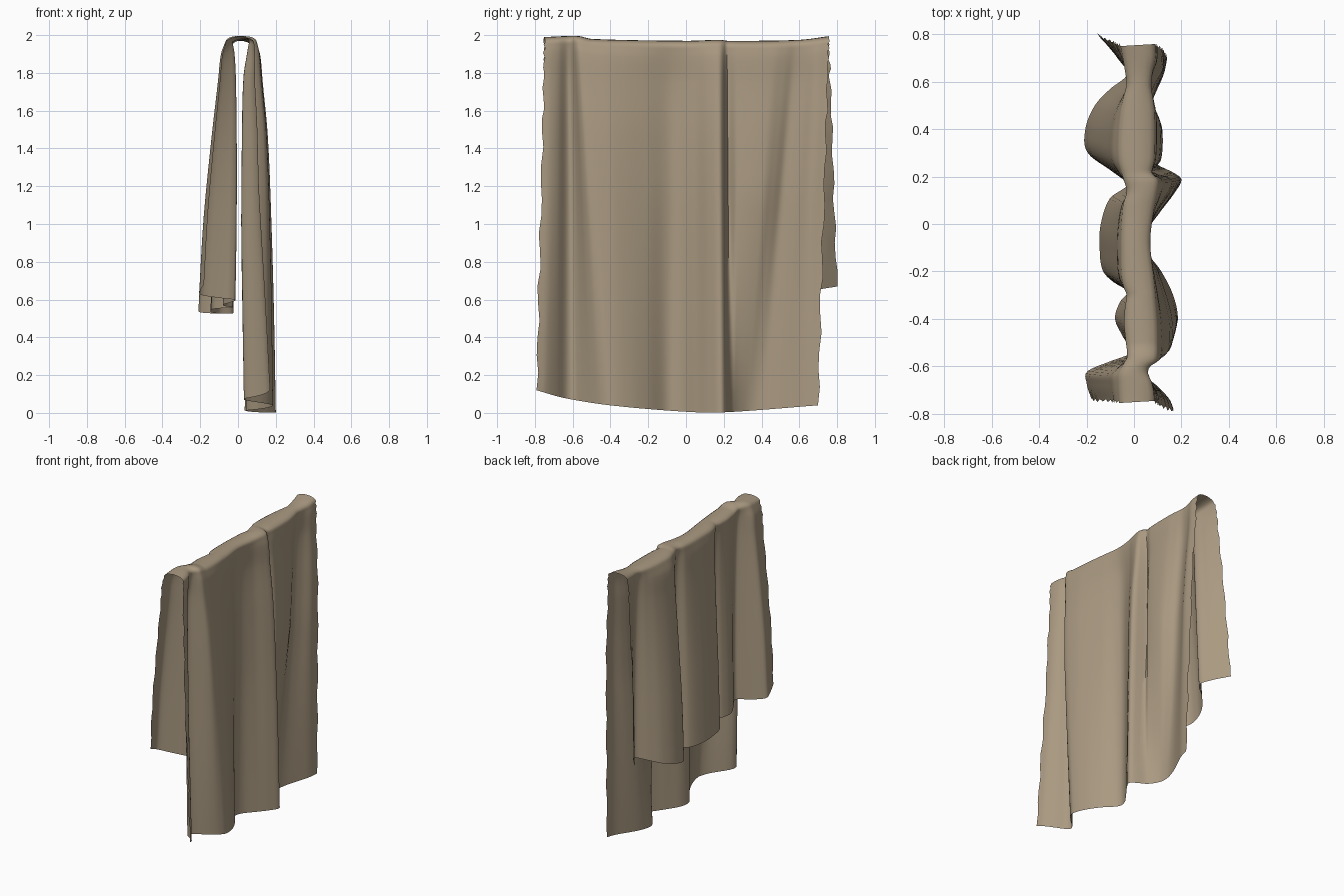
import bpy, math, random

if "Cube" in bpy.data.objects:
    bpy.data.objects.remove(bpy.data.objects["Cube"])

random.seed(3)
COLS = 140          # columns along the ridge
STEPS = 5           # samples per profile span


def spline(pts, s):
    """Catmull-Rom through pts keyed by their first value (Hermite form)."""
    n = len(pts)
    i = 0
    while i < n - 2 and s > pts[i + 1][0]:
        i += 1
    a, b = pts[i], pts[i + 1]
    h = b[0] - a[0]
    t = (s - a[0]) / h
    p, q = pts[max(i - 1, 0)], pts[min(i + 2, n - 1)]
    out = []
    for k in range(1, len(a)):
        lo, hi = sorted((a[k], b[k]))
        ma = (b[k] - p[k]) / (b[0] - p[0]) * h
        mb = (q[k] - a[k]) / (q[0] - a[0]) * h
        v = ((2*t**3 - 3*t*t + 1) * a[k] + (t**3 - 2*t*t + t) * ma
             + (3*t*t - 2*t**3) * b[k] + (t**3 - t*t) * mb)
        out.append(min(max(v, lo - .01), hi + .01))
    return out


# Hem outlines: (y, x) from front to back
long_hem = [(-.79, .17), (-.74, .15), (-.68, .095), (-.64, .045), (-.60, .03),
            (-.55, .07), (-.50, .125), (-.45, .165), (-.40, .185), (-.30, .165),
            (-.20, .115), (-.10, .045), (-.03, .055), (.05, .11), (.13, .17),
            (.19, .20), (.22, .16), (.25, .10), (.31, .05), (.37, .035),
            (.45, .05), (.55, .09), (.63, .125), (.70, .14)]
# Folds of the long side higher up, in the same hem coordinates
long_upper = [(-.79, .135), (-.74, .13), (-.68, .10), (-.64, .06), (-.60, .04),
              (-.55, .07), (-.50, .145), (-.45, .185), (-.36, .19), (-.28, .17),
              (-.18, .13), (-.06, .075), (.05, .12), (.13, .175),
              (.19, .20), (.21, .17), (.23, .10), (.26, .14), (.32, .145), (.36, .12),
              (.41, .09), (.50, .11), (.60, .15), (.70, .15)]
short_hem = [(-.74, -.18), (-.67, -.20), (-.62, -.195), (-.575, -.09), (-.545, -.015),
             (-.47, -.05), (-.40, -.08), (-.33, -.06), (-.28, -.025), (-.25, -.08),
             (-.20, -.13), (-.10, -.145), (0, -.14), (.11, -.10), (.17, -.025),
             (.22, -.09), (.30, -.195), (.40, -.205), (.50, -.165), (.57, -.10),
             (.63, -.03), (.70, -.07), (.75, -.11), (.80, -.155)]
# Hem heights: (y, z)
long_z = [(-.79, .12), (-.65, .08), (-.40, .04), (0, .006), (.20, .003), (.70, .04)]
short_z = [(-.74, .68), (-.55, .60), (-.25, .555), (.20, .525), (.45, .56), (.65, .64), (.80, .67)]
ridge_z = [(-.75, 1.99), (-.57, 1.995), (-.50, 1.98), (0, 1.97), (.18, 1.975),
           (.22, 1.97), (.60, 1.975), (.76, 1.995)]
# How folds drift: (ridge y, hem y)
long_map = [(-.75, -.79), (-.65, -.65), (-.605, -.56), (-.57, -.46), (-.40, -.32),
            (0, .01), (.19, .205), (.23, .24), (.55, .38), (.755, .70)]
short_map = [(-.75, -.74), (.755, .80)]

# Drop profiles: (fraction from hem to shoulder, base x, fold depth)
long_drop = [(0, .03, 1), (.25, .018, 1.02), (.5, .008, 1.0), (.75, .012, .86),
             (.9, .022, .64), (.97, .044, .44), (1, .056, .28)]
short_drop = [(0, -.02, 1), (.3, -.013, .91), (.6, -.011, .71),
              (.85, -.014, .49), (.95, -.02, .38), (1, -.03, .2)]


def side_column(ry, hem, upper, hem_z, drop, drift, wave):
    """Points from the hem up to the shoulder at ridge position ry."""
    hy = spline(drift, ry)[0]
    low, high = spline(hem, hy)[0], spline(upper, hy)[0]
    hz = spline(hem_z, hy)[0]
    top = spline(ridge_z, ry)[0] - .03
    rows = (len(drop) - 1) * STEPS
    u = (ry + .75) / 1.505
    edge = max(0, 1 - min(u, 1 - u) / .03)
    pts = []
    for r in range(rows + 1):
        seg, part = divmod(r, STEPS)
        f = drop[seg][0]
        if part:
            f += (drop[seg + 1][0] - f) * part / STEPS
        base, depth = spline(drop, f)
        y = ry + (hy - ry) * (1 - f) + edge * wave[r]
        hx = low + (high - low) * min(1, f / .6)
        x = base + depth * (hx - drop[0][1])
        pts.append((x, y, hz + f * (top - hz)))
    return pts


def ripples(n):
    """Uneven selvedge offsets."""
    return [.006 * math.sin(r * 1.9) + random.uniform(-.003, .003) for r in range(n)]


waves = [ripples(40), ripples(40)]
# Columns run up the long side, over the rail and down the short side
verts, faces = [], []
for c in range(COLS + 1):
    ry = -.75 + 1.505 * c / COLS
    right = side_column(ry, long_hem, long_upper, long_z, long_drop, long_map, waves[0])
    left = side_column(ry, short_hem, short_hem, short_z, short_drop, short_map, waves[1])
    a, b = right[-1], left[-1]
    # rounded fold over the rail
    arc = []
    for k in range(1, 8):
        t = math.pi * k / 8
        m = (1 - math.cos(t)) / 2
        arc.append((a[0] + (b[0] - a[0]) * m, a[1] + (b[1] - a[1]) * m,
                    a[2] + (b[2] - a[2]) * m + .03 * math.sin(t)))
    col = right + arc + left[::-1]
    verts += col
    n = len(col)
for c in range(COLS):
    for r in range(n - 1):
        i = c * n + r
        faces.append((i, i + n, i + n + 1, i + 1))

mesh = bpy.data.meshes.new("draped_towel")
mesh.from_pydata(verts, [], faces)
cloth = bpy.data.materials.new("tan cloth")
cloth.diffuse_color = (.40, .32, .22, 1)
cloth.use_nodes = True
cloth.node_tree.nodes["Principled BSDF"].inputs["Base Color"].default_value = cloth.diffuse_color
mesh.materials.append(cloth)
towel = bpy.data.objects.new("draped_towel", mesh)
bpy.context.collection.objects.link(towel)
bpy.context.view_layer.objects.active = towel
towel.select_set(True)
bpy.ops.object.shade_smooth_by_angle(angle=math.radians(50))
